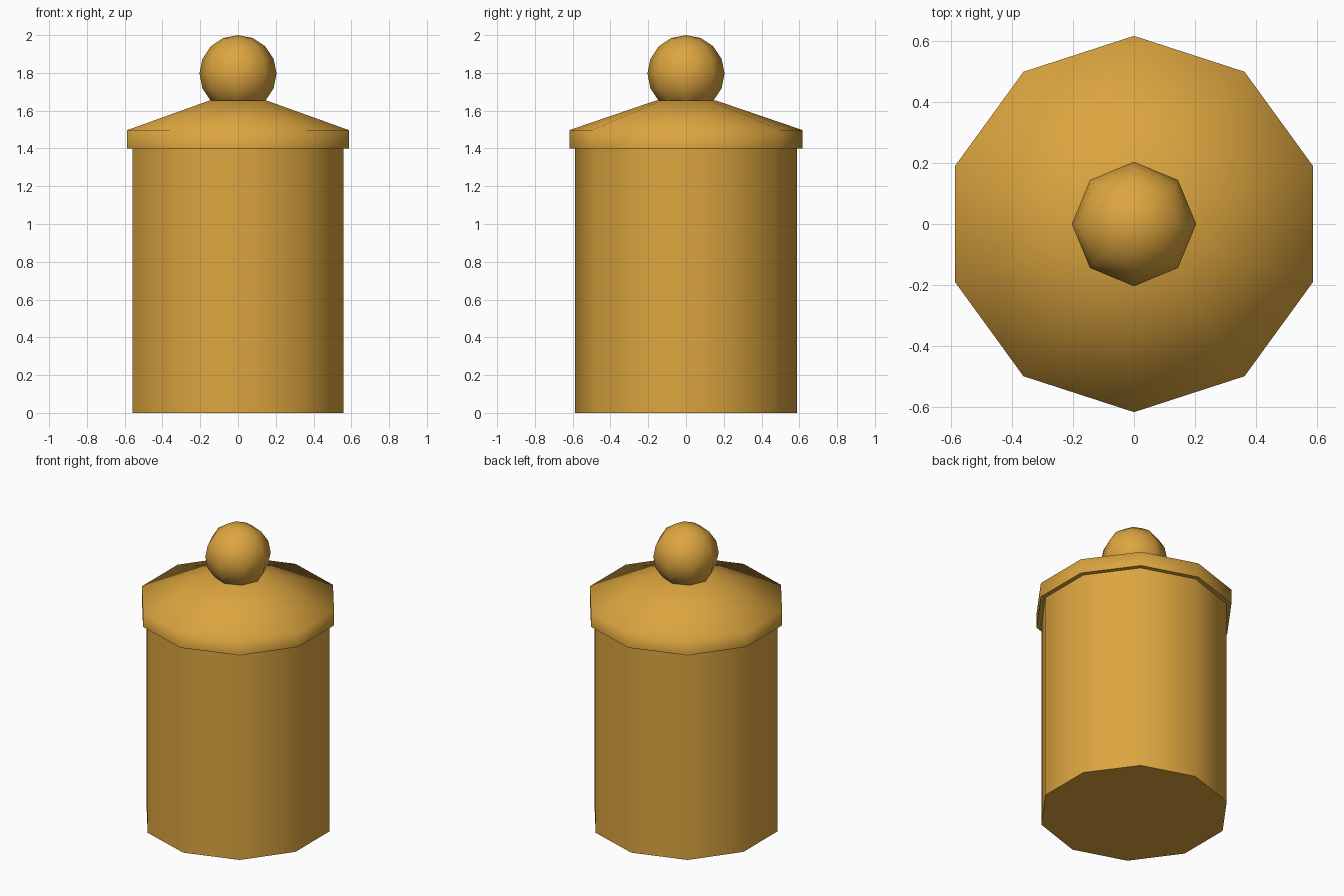
import bpy, bmesh, math

cube = bpy.data.objects.get("Cube")
if cube:
    bpy.data.objects.remove(cube, do_unlink=True)

gold = bpy.data.materials.new("golden_ochre")
gold.use_nodes = True
colour = (0.72, 0.38, 0.05, 1)
gold.diffuse_color = colour
gold.node_tree.nodes["Principled BSDF"].inputs["Base Color"].default_value = colour


def lathe(name, profile, sides=10):
    """Closed solid from (radius, height) rings, with corners on the y axis."""
    bm = bmesh.new()
    rings = []
    for r, z in profile:
        angles = [math.pi / 2 + math.tau * i / sides for i in range(sides)]
        rings.append([bm.verts.new((r * math.cos(a), r * math.sin(a), z)) for a in angles])
    for low, high in zip(rings, rings[1:]):
        for i in range(sides):
            j = (i + 1) % sides
            bm.faces.new((low[i], low[j], high[j], high[i]))
    bm.faces.new(rings[0][::-1])
    bm.faces.new(rings[-1])
    for f in bm.faces:
        f.smooth = True
    mesh = bpy.data.meshes.new(name)
    bm.to_mesh(mesh)
    bm.free()
    mesh.materials.append(gold)
    obj = bpy.data.objects.new(name, mesh)
    bpy.context.collection.objects.link(obj)
    bpy.ops.object.select_all(action='DESELECT')
    obj.select_set(True)
    bpy.context.view_layer.objects.active = obj
    return obj


# Straight ten-sided body with crisp ends
lathe("jar_body", [(0.587, 0), (0.587, 1.4)])
bpy.ops.object.shade_smooth_by_angle(angle=math.radians(50))

# Overhanging lid, softly shaded from rim to slope
lathe("lid", [(0.617, 1.4), (0.617, 1.497), (0.155, 1.655)])
bpy.ops.object.shade_smooth_by_angle(angle=math.radians(80))

# Round knob
bpy.ops.mesh.primitive_uv_sphere_add(segments=8, ring_count=8, radius=0.204, location=(0, 0, 1.796))
knob = bpy.context.object
knob.name = "lid_knob"
knob.data.materials.append(gold)
bpy.ops.object.shade_smooth()
